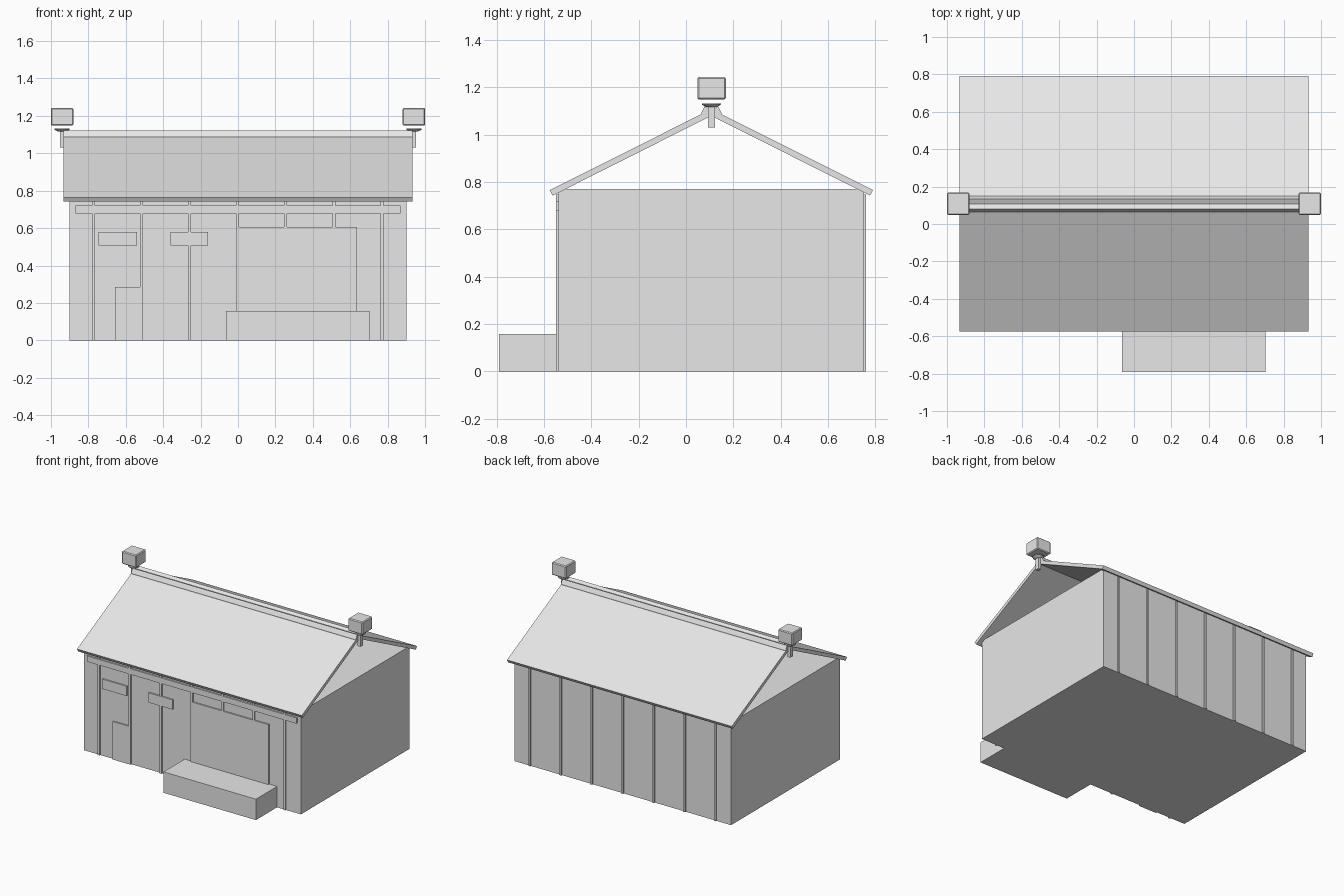
import bpy, bmesh

cube = bpy.data.objects.get("Cube")
if cube:
    bpy.data.objects.remove(cube, do_unlink=True)

grey = bpy.data.materials.new("plain_grey")
grey.use_nodes = True
grey.diffuse_color = (0.8, 0.8, 0.8, 1)
grey.node_tree.nodes["Principled BSDF"].inputs["Base Color"].default_value = (0.8, 0.8, 0.8, 1)


def finish(name, bm):
    bmesh.ops.recalc_face_normals(bm, faces=bm.faces)
    mesh = bpy.data.meshes.new(name)
    bm.to_mesh(mesh)
    bm.free()
    mesh.materials.append(grey)
    obj = bpy.data.objects.new(name, mesh)
    bpy.context.collection.objects.link(obj)
    return obj


def box(name, xs, ys, zs):
    """Box between the given limits on each axis."""
    bm = bmesh.new()
    bmesh.ops.create_cube(bm, size=1)
    for v in bm.verts:
        v.co = [lim[0] if c < 0 else lim[1] for c, lim in zip(v.co, (xs, ys, zs))]
    return finish(name, bm)


def extrude_x(name, profile, half):
    """Extrude a (y, z) profile along x."""
    bm = bmesh.new()
    face = bm.faces.new([bm.verts.new((-half, y, z)) for y, z in profile])
    new = bmesh.ops.extrude_face_region(bm, geom=[face])["geom"]
    verts = [g for g in new if isinstance(g, bmesh.types.BMVert)]
    bmesh.ops.translate(bm, verts=verts, vec=(2 * half, 0, 0))
    return finish(name, bm)


RIDGE = 0.107
FRONT, BACK = -0.539, 0.751
PROUD = 0.01

# Main building block
box("walls", (-0.9, 0.9), (FRONT, BACK), (0, 0.77))

# Open-ended gable roof, both slopes in one profile
right_half = [(0.683, 0.765), (0.67, 0.742), (0, 1.079)]
outline = [(0, 1.107)] + right_half + [(-y, z) for y, z in reversed(right_half[:2])]
extrude_x("roof", [(RIDGE + y, z) for y, z in outline], 0.933)

# Ridge cap with a shallow groove on top
cap = [(-0.042, 1.08), (-0.042, 1.092), (-0.027, 1.122), (0, 1.11),
       (0.027, 1.122), (0.042, 1.092), (0.042, 1.08)]
extrude_x("ridge_cap", [(RIDGE + y, z) for y, z in cap], 0.933)

# Vertical battens on the front and back walls
for i in range(7):
    x = -0.773 + i * 0.257
    # The double door hides the lower part of some front battens
    low = 0.6 if 0.1 < x < 0.6 else 0
    box("front_batten", (x - 0.008, x + 0.008), (FRONT - PROUD, FRONT), (low, 0.747))
    box("back_batten", (x - 0.008, x + 0.008), (BACK, BACK + PROUD), (0, 0.747))

# Flat boards on the front wall
boards = {
    "header_board": (-0.87, 0.87, 0.677, 0.72),
    "left_sign": (-0.745, -0.54, 0.507, 0.58),
    "middle_sign": (-0.36, -0.16, 0.507, 0.58),
    "low_hatch": (-0.657, -0.507, 0, 0.285),
    "wide_door": (-0.008, 0.637, 0, 0.607),
}
for name, (x0, x1, z0, z1) in boards.items():
    box(name, (x0, x1), (FRONT - PROUD - 0.0005, FRONT), (z0, z1))

# Step in front of the door
box("front_step", (-0.065, 0.702), (-0.79, FRONT), (0, 0.157))

# Lamp at each end of the ridge
for side in (-1, 1):
    x = side * 0.94
    box("lamp_post", (x - 0.012, x + 0.012), (0.092, 0.122), (1.03, 1.122))

    bm = bmesh.new()
    bmesh.ops.create_cone(bm, cap_ends=True, segments=16, radius1=0.022, radius2=0.04, depth=0.01)
    bmesh.ops.translate(bm, verts=bm.verts, vec=(x, RIDGE, 1.121))
    bmesh.ops.create_cone(bm, cap_ends=True, segments=16, radius1=0.04, radius2=0.04, depth=0.006)
    bmesh.ops.translate(bm, verts=bm.verts[-32:], vec=(x, RIDGE, 1.129))
    finish("lamp_dish", bm)

    lamp = box("lamp_box", (x - 0.06, x + 0.06), (0.048, 0.168), (1.148, 1.243))
    bevel = lamp.modifiers.new("edge_bevel", "BEVEL")
    bevel.width = 0.006
    bevel.segments = 1
